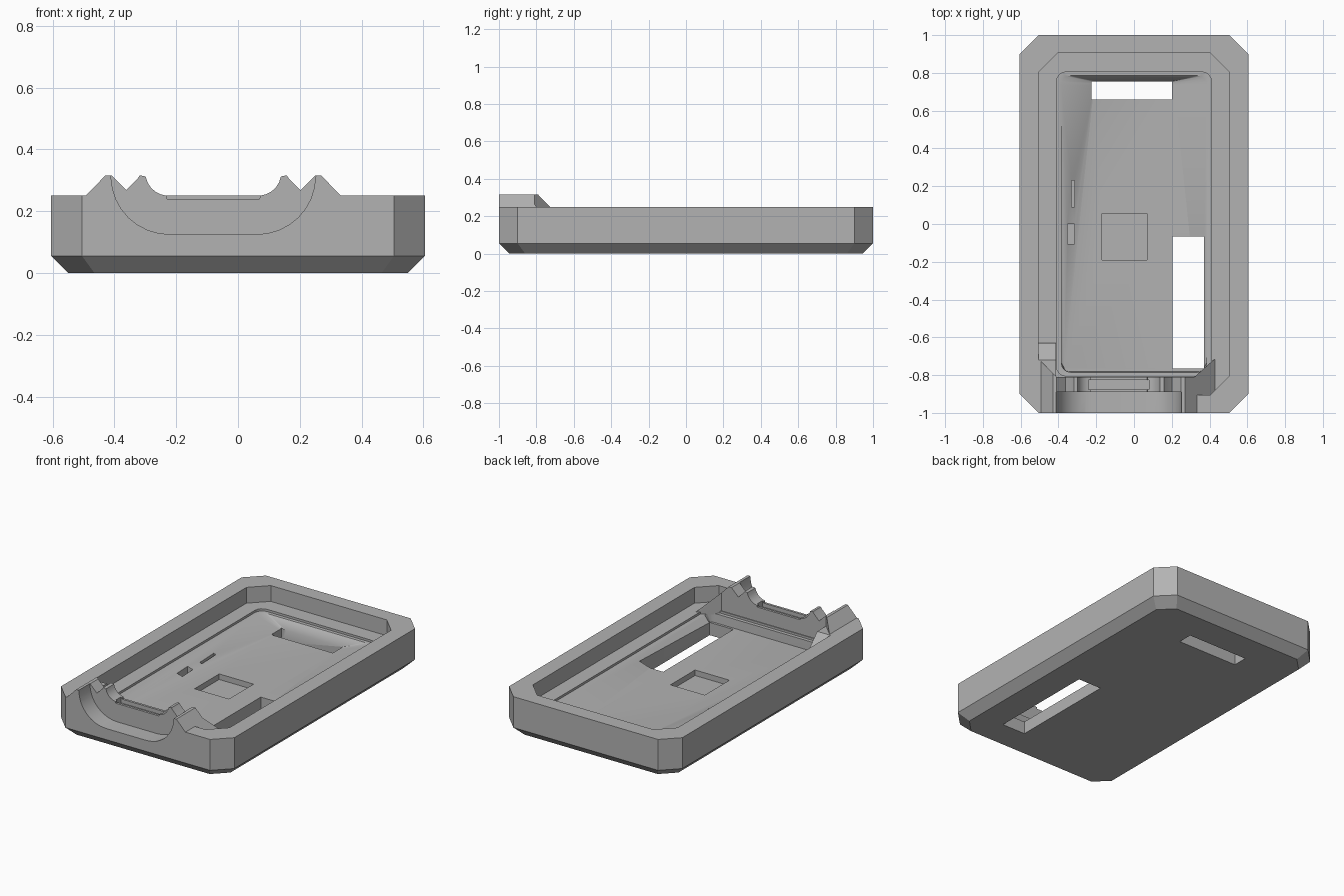
import bpy, bmesh, math

if "Cube" in bpy.data.objects:
    bpy.data.objects.remove(bpy.data.objects["Cube"])

grey = bpy.data.materials.new("mid grey")
grey.diffuse_color = (0.45, 0.45, 0.45, 1)
grey.use_nodes = True
grey.node_tree.nodes["Principled BSDF"].inputs["Base Color"].default_value = grey.diffuse_color


def loft(name, rings, cutter=False):
    """Closed solid through rings of matching point counts."""
    bm = bmesh.new()
    loops = [[bm.verts.new(p) for p in r] for r in rings]
    n = len(loops[0])
    for a, b in zip(loops, loops[1:]):
        for i in range(n):
            j = (i + 1) % n
            bm.faces.new((a[i], a[j], b[j], b[i]))
    bm.faces.new(loops[0][::-1])
    bm.faces.new(loops[-1])
    bmesh.ops.recalc_face_normals(bm, faces=bm.faces)
    me = bpy.data.meshes.new(name)
    bm.to_mesh(me)
    bm.free()
    me.materials.append(grey)
    ob = bpy.data.objects.new(name, me)
    bpy.context.collection.objects.link(ob)
    ob.hide_render = cutter
    return ob


def octagon(x, y, c, z):
    return [(x, c - y, z), (x, y - c, z), (x - c, y, z), (c - x, y, z),
            (-x, y - c, z), (-x, c - y, z), (c - x, -y, z), (x - c, -y, z)]


def rounded(xf, xb, yf, yb, r, z, n=5):
    """Rounded quad, half width xf at the front and xb at the back."""
    pts = []
    for k, (x, y) in enumerate([(xb, yb), (-xb, yb), (-xf, yf), (xf, yf)]):
        cx = x - math.copysign(r, x)
        cy = y - r if k < 2 else y + r
        for i in range(n):
            a = math.pi / 2 * (k + i / (n - 1))
            pts.append((cx + r * math.cos(a), cy + r * math.sin(a), z))
    return pts


def plan(name, pts, z0, z1, cutter=True):
    return loft(name, [[(x, y, z) for x, y in pts] for z in (z0, z1)], cutter)


def box(name, x0, x1, y0, y1, z0, z1):
    return plan(name, [(x0, y0), (x1, y0), (x1, y1), (x0, y1)], z0, z1)


def profile(name, pts, y0, y1):
    return loft(name, [[(x, y, z) for x, z in pts] for y in (y0, y1)], True)


def boolean(ob, tool, op):
    m = ob.modifiers.new(op, 'BOOLEAN')
    m.object, m.operation, m.solver = tool, op, 'EXACT'
    bpy.context.view_layer.objects.active = ob
    bpy.ops.object.modifier_apply(modifier=m.name)
    bpy.data.objects.remove(tool, do_unlink=True)


def mirrored(half, cx=-0.08):
    """Left half of a profile followed by its reflection about cx."""
    return half + [(2 * cx - x, z) for x, z in reversed(half)]


# Tray body with chamfered base and corners
tray = loft("tray", [octagon(0.55, 0.945, 0.085, 0),
                     octagon(0.605, 1.0, 0.1, 0.055),
                     octagon(0.605, 1.0, 0.1, 0.25)])

# Upper recess, then lipped pocket narrowing toward the back of its floor
boolean(tray, loft("recess_cutter", [octagon(0.505, 0.905, 0.1, 0.15),
                                     octagon(0.505, 0.905, 0.1, 0.4)], True), 'DIFFERENCE')
boolean(tray, loft("pocket_cutter", [rounded(0.37, 0.21, -0.78, 0.755, 0.02, 0.08),
                                     rounded(0.385, 0.385, -0.785, 0.785, 0.05, 0.135),
                                     rounded(0.41, 0.41, -0.805, 0.805, 0.05, 0.136),
                                     rounded(0.41, 0.41, -0.805, 0.805, 0.05, 0.3)], True), 'DIFFERENCE')

# Front cradle: ridge with 45 degree flanks, trimmed diagonally at the back
cradle = profile("cradle", mirrored([(-0.59, 0.13), (-0.59, 0.15), (-0.43, 0.315)]), -1.0, -0.6)
boolean(cradle, plan("cradle_trim", [(-0.505, -1.1), (0.44, -1.1), (0.44, -0.71), (0.42, -0.72),
                                     (0.32, -0.81), (-0.41, -0.81), (-0.505, -0.715)],
                     0, 0.5), 'INTERSECT')
boolean(tray, cradle, 'UNION')

# Low sloping corner lobe beside the cradle
lobe = loft("corner_lobe", [[(x, -0.82, 0.13), (x, -0.63, 0.13), (x, -0.63, 0.16), (x, -0.72, 0.25),
                             (x, -0.82, 0.25)] for x in (-0.51, -0.412)])
boolean(tray, lobe, 'UNION')

# Bowl-shaped channel in the front face
bowl = [(-0.412, 0.5), (-0.412, 0.315)]
for i in range(1, 9):
    a = math.pi / 2 * i / 8
    bowl.append((-0.22 - 0.19 * math.cos(a), 0.31 - 0.185 * math.sin(a)))
boolean(tray, profile("bowl_cutter", mirrored(bowl), -1.1, -0.89), 'DIFFERENCE')

# Cradle back wall: notches beside two inner peaks and a low sill
sill = [(-0.41, 0.5), (-0.41, 0.316), (-0.362, 0.268), (-0.325, 0.305), (-0.318, 0.316), (-0.302, 0.313)]
for i in range(6):
    a = math.radians(10 + 75 * i / 5)
    sill.append((-0.225 - 0.075 * math.cos(a), 0.325 - 0.075 * math.sin(a)))
sill.append((-0.23, 0.24))
boolean(tray, profile("sill_cutter", mirrored(sill), -0.91, -0.7), 'DIFFERENCE')
boolean(tray, box("sill_groove", -0.24, 0.08, -0.875, -0.825, 0.215, 0.5), 'DIFFERENCE')

# Through slots, square seat and side notches
for args in [("back_slot", -0.225, 0.2, 0.66, 0.755, -0.1, 0.145),
             ("side_slot", 0.205, 0.37, -0.765, -0.065, -0.1, 0.145),
             ("square_seat", -0.17, 0.07, -0.19, 0.055, 0.045, 0.145),
             ("side_notch", -0.352, -0.315, -0.105, 0.0, 0.05, 0.145),
             ("side_slit", -0.33, -0.315, 0.09, 0.23, 0.06, 0.145)]:
    boolean(tray, box(*args), 'DIFFERENCE')

bpy.ops.object.select_all(action='DESELECT')
tray.select_set(True)
bpy.context.view_layer.objects.active = tray
bpy.ops.object.shade_smooth_by_angle(angle=math.radians(30))
